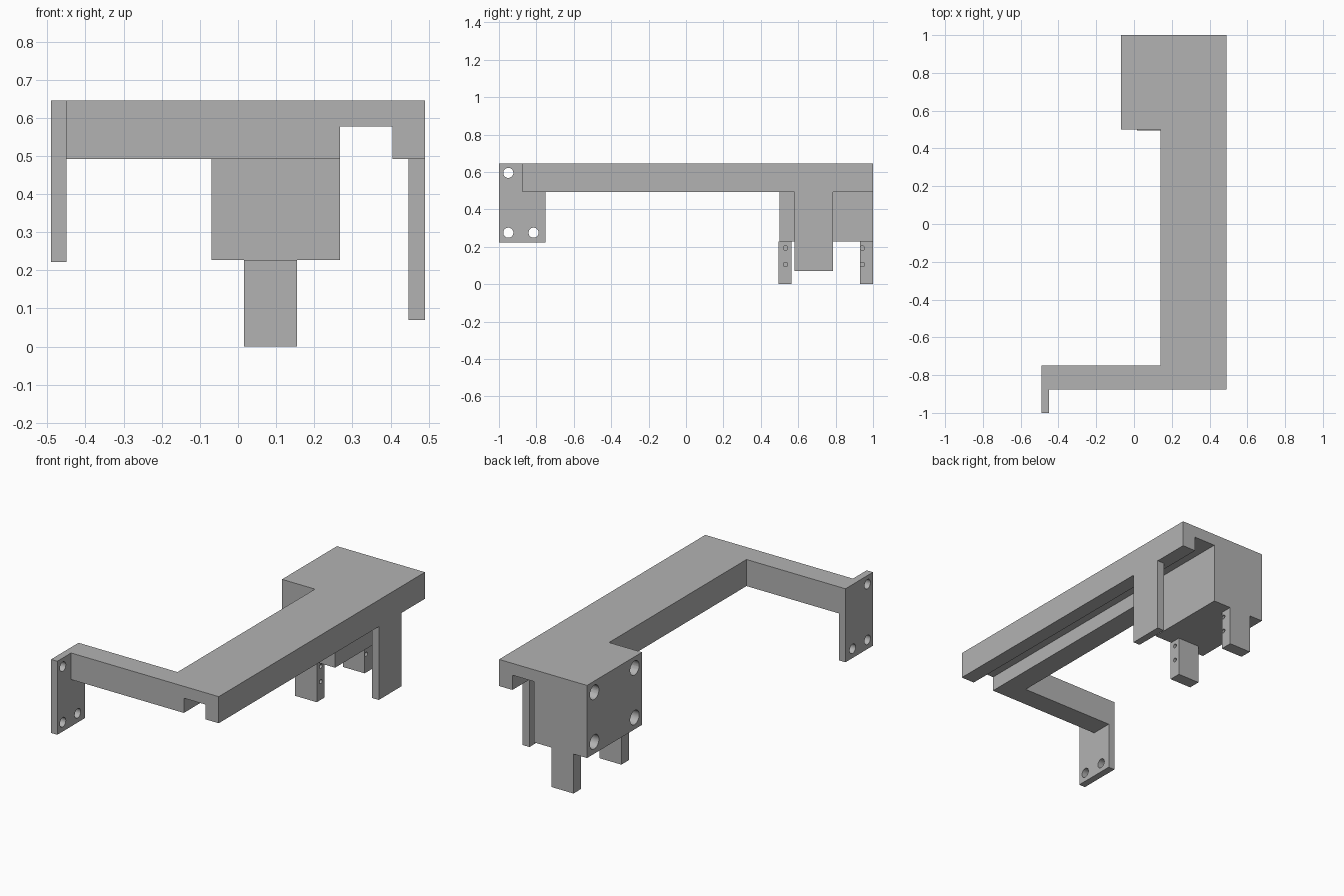
import bpy, bmesh
from math import pi
from mathutils import Matrix, Vector

cube = bpy.data.objects.get("Cube")
if cube:
    bpy.data.objects.remove(cube, do_unlink=True)

# Single grey material
grey = bpy.data.materials.new("plain grey")
grey.use_nodes = True
grey.diffuse_color = (0.45, 0.45, 0.45, 1)
grey.node_tree.nodes["Principled BSDF"].inputs["Base Color"].default_value = grey.diffuse_color


def finish(name, bm):
    bmesh.ops.recalc_face_normals(bm, faces=bm.faces)
    mesh = bpy.data.meshes.new(name)
    bm.to_mesh(mesh)
    bm.free()
    mesh.materials.append(grey)
    obj = bpy.data.objects.new(name, mesh)
    bpy.context.collection.objects.link(obj)
    return obj


def prism(name, outline, z0, z1):
    """Plan outline extruded from z0 to z1."""
    bm = bmesh.new()
    face = bm.faces.new([bm.verts.new((x, y, z0)) for x, y in outline])
    new = bmesh.ops.extrude_face_region(bm, geom=[face])["geom"]
    bmesh.ops.translate(bm, vec=(0, 0, z1 - z0),
                        verts=[v for v in new if isinstance(v, bmesh.types.BMVert)])
    return finish(name, bm)


def box(name, x0, x1, y0, y1, z0, z1):
    return prism(name, [(x0, y0), (x1, y0), (x1, y1), (x0, y1)], z0, z1)


def drill(name, x0, x1, radius, centres):
    """Cutter made of rods along x at the given (y, z) centres."""
    bm = bmesh.new()
    for y, z in centres:
        place = Matrix.Translation(Vector(((x0 + x1) / 2, y, z))) @ Matrix.Rotation(pi / 2, 4, "Y")
        bmesh.ops.create_cone(bm, cap_ends=True, segments=32, radius1=radius,
                              radius2=radius, depth=x1 - x0, matrix=place)
    return finish(name, bm)


def cut(obj, cutter):
    cutter.hide_render = True
    mod = obj.modifiers.new("cut", "BOOLEAN")
    mod.operation = "DIFFERENCE"
    mod.solver = "EXACT"
    mod.object = cutter
    bpy.ops.object.select_all(action="DESELECT")
    bpy.context.view_layer.objects.active = obj
    obj.select_set(True)
    bpy.ops.object.modifier_apply(modifier=mod.name)
    bpy.data.objects.remove(cutter, do_unlink=True)
    bpy.ops.object.shade_smooth_by_angle()


# Long beam with side arm and rear pad, grooved underneath
UNDER, TOP, BLOCK_BOTTOM = 0.492, 0.645, 0.227
beam = prism("beam_and_arm", [(-0.45, -0.75), (-0.45, -0.875), (0.49, -0.875), (0.49, 1),
                              (-0.07, 1), (-0.07, 0.5), (0.14, 0.5), (0.14, -0.75)], UNDER, TOP)
cut(beam, box("groove_cutter", 0.268, 0.405, -1.1, 1.1, 0.3, 0.577))

# Rear mounting block, with blind holes on its outer side
block = box("mounting_block", -0.07, 0.268, 0.5, 1, BLOCK_BOTTOM, UNDER)
HOLE_Y = (0.567, 0.933)
cut(beam, drill("upper_hole_cutter", -0.1, 0.08, 0.041, [(y, 0.58) for y in HOLE_Y]))
cut(block, drill("lower_hole_cutter", -0.1, 0.08, 0.041, [(y, 0.295) for y in HOLE_Y]))

# Two legs under the block, with small blind screw holes
for name, y0, y1, hole_y in (("front_leg", 0.495, 0.565, 0.532), ("rear_leg", 0.93, 1, 0.943)):
    leg = box(name, 0.016, 0.155, y0, y1, 0, BLOCK_BOTTOM)
    cut(leg, drill("screw_hole_cutter", 0.08, 0.2, 0.012, [(hole_y, 0.105), (hole_y, 0.193)]))

# Hanging tab beside the groove
box("side_tab", 0.447, 0.49, 0.58, 0.785, 0.07, UNDER)

# End bracket with three through holes
bracket = box("end_bracket", -0.49, -0.45, -1, -0.75, 0.222, TOP)
cut(bracket, drill("bracket_hole_cutter", -0.6, -0.4, 0.027,
                   [(-0.95, 0.595), (-0.95, 0.275), (-0.815, 0.275)]))
